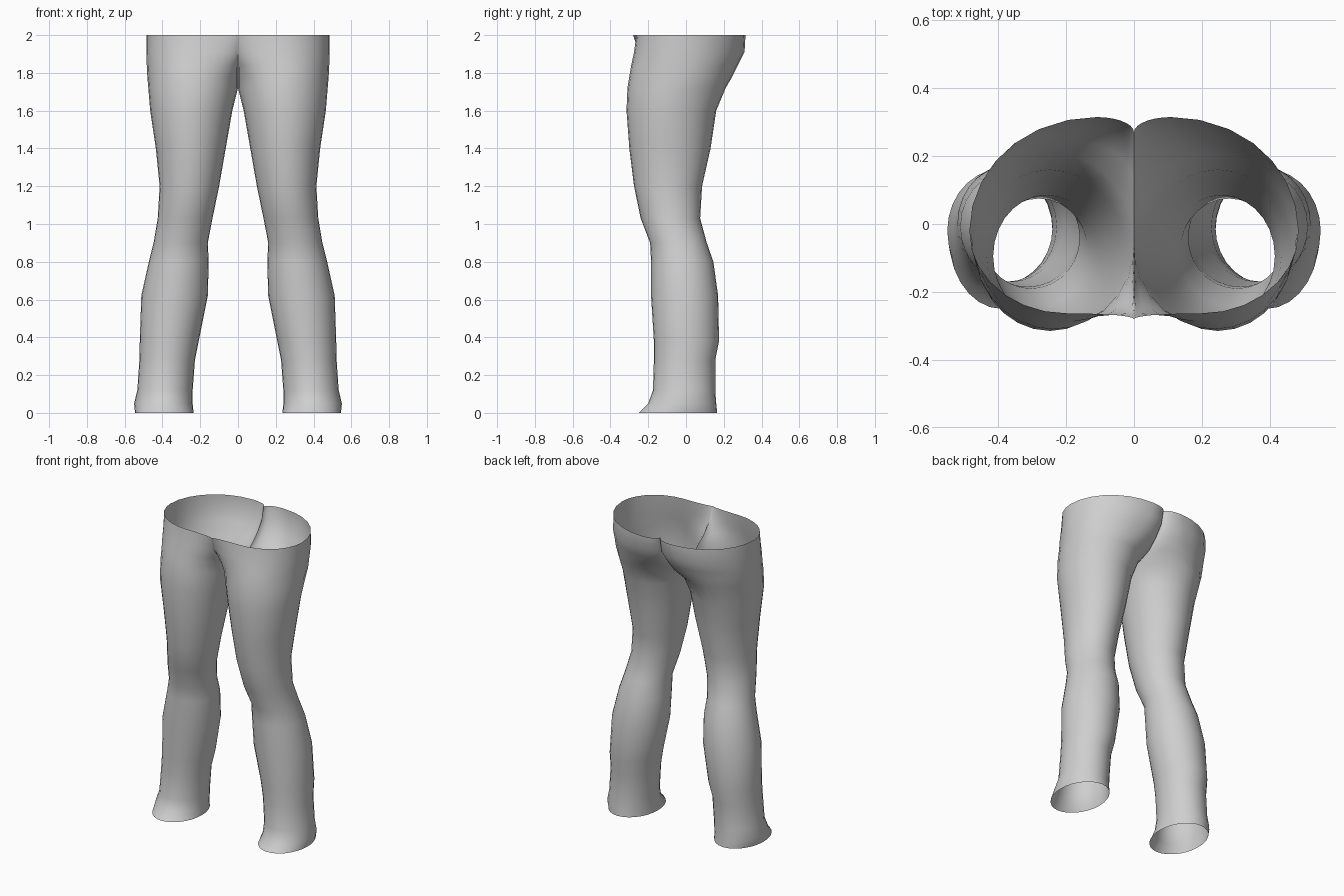
import bpy
import bmesh
from math import sin, cos, pi

cube = bpy.data.objects.get("Cube")
if cube:
    bpy.data.objects.remove(cube, do_unlink=True)

STEPS = 7  # segments in each quarter of a cross-section

# Leg rings: height, inner x, outer x, front y, back y
LEG = [
    (0.0, 0.235, 0.545, -0.25, 0.165),
    (0.05, 0.24, 0.55, -0.2, 0.16),
    (0.12, 0.24, 0.533, -0.175, 0.155),
    (0.28, 0.228, 0.522, -0.17, 0.155),
    (0.38, 0.208, 0.52, -0.17, 0.175),
    (0.62, 0.16, 0.512, -0.185, 0.17),
    (0.8, 0.155, 0.472, -0.185, 0.145),
    (0.9, 0.16, 0.447, -0.19, 0.11),
    (1.03, 0.135, 0.425, -0.24, 0.075),
    (1.2, 0.1, 0.415, -0.275, 0.085),
    (1.4, 0.065, 0.435, -0.3, 0.13),
    (1.6, 0.03, 0.465, -0.315, 0.16),
    (1.72, 0.0, 0.475, -0.31, 0.21),
]

# Hip rings: height, seam y front and back, front bulge x y, outer x, back bulge x y
HIP = [
    (1.78, -0.1, 0.12, 0.24, -0.3, 0.48, 0.18, 0.245),
    (1.84, -0.18, 0.19, 0.23, -0.29, 0.483, 0.15, 0.275),
    (1.91, -0.25, 0.245, 0.21, -0.275, 0.485, 0.13, 0.31),
    (2.0, -0.28, 0.27, 0.2, -0.263, 0.485, 0.11, 0.315),
]


def quarter(start, end, along_x_first):
    """Elliptical quarter arc between two points, without its end point."""
    points = []
    for i in range(STEPS):
        a = i / STEPS * pi / 2
        slow, fast = 1 - cos(a), sin(a)
        u, v = (fast, slow) if along_x_first else (slow, fast)
        points.append((start[0] + (end[0] - start[0]) * u,
                       start[1] + (end[1] - start[1]) * v))
    return points


def outline(seam_front, front, outer, back, seam_back):
    return (quarter(seam_front, front, False) + quarter(front, outer, True)
            + quarter(outer, back, False) + quarter(back, seam_back, True)
            + [seam_back])


# Cross-sections from hem to waist
sections = []
for z, inner, outer, front, back in LEG:
    mid_x, mid_y = (inner + outer) / 2, (front + back) / 2
    seam = (inner, mid_y)
    sections.append((z, outline(seam, (mid_x, front), (outer, mid_y),
                                (mid_x, back), seam)))
for z, seam_f, seam_b, fx, fy, outer, bx, by in HIP:
    sections.append((z, outline((0, seam_f), (fx, fy), (outer, -0.02),
                                (bx, by), (0, seam_b))))

# Skin one half, then mirror it across the centre seam
bm = bmesh.new()
rows = [[bm.verts.new((x, y, z)) for x, y in pts] for z, pts in sections]
for low, high in zip(rows, rows[1:]):
    for i in range(len(low) - 1):
        bm.faces.new((low[i], low[i + 1], high[i + 1], high[i]))
bmesh.ops.remove_doubles(bm, verts=bm.verts, dist=0.0001)
copy = bmesh.ops.duplicate(bm, geom=bm.verts[:] + bm.edges[:] + bm.faces[:])["geom"]
for v in copy:
    if isinstance(v, bmesh.types.BMVert):
        v.co.x = -v.co.x
bmesh.ops.reverse_faces(bm, faces=[f for f in copy if isinstance(f, bmesh.types.BMFace)])
bmesh.ops.remove_doubles(bm, verts=bm.verts, dist=0.0001)

mesh = bpy.data.meshes.new("trousers")
bm.to_mesh(mesh)
bm.free()
trousers = bpy.data.objects.new("trousers", mesh)
bpy.context.collection.objects.link(trousers)

# Plain grey cloth
cloth = bpy.data.materials.new("grey cloth")
cloth.use_nodes = True
grey = (0.62, 0.62, 0.62, 1)
cloth.diffuse_color = grey
cloth.node_tree.nodes["Principled BSDF"].inputs["Base Color"].default_value = grey
mesh.materials.append(cloth)

bpy.ops.object.select_all(action="DESELECT")
trousers.select_set(True)
bpy.context.view_layer.objects.active = trousers
bpy.ops.object.shade_smooth_by_angle(angle=pi / 3)
